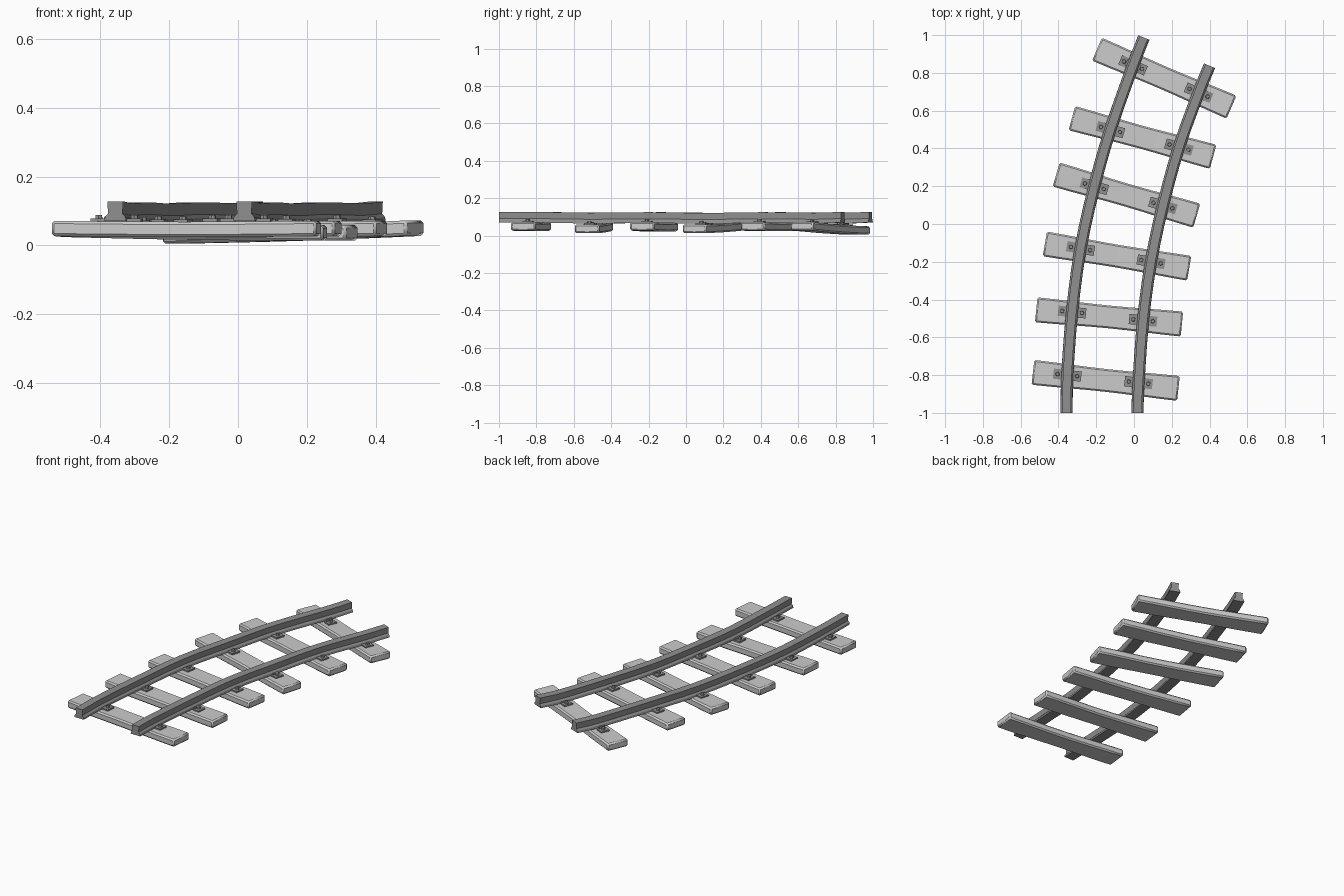
import bpy, bmesh, math
from mathutils import Vector, Matrix

if "Cube" in bpy.data.objects:
    bpy.data.objects.remove(bpy.data.objects["Cube"], do_unlink=True)


def material(name, value):
    mat = bpy.data.materials.new(name)
    mat.use_nodes = True
    color = (value, value, value, 1)
    mat.diffuse_color = color
    mat.node_tree.nodes["Principled BSDF"].inputs["Base Color"].default_value = color
    return mat


SLEEPER = material("light grey sleeper", 0.6)
STEEL = material("dark grey steel", 0.28)


def finish(name, bm, mat, bevel=0):
    bmesh.ops.recalc_face_normals(bm, faces=bm.faces)
    mesh = bpy.data.meshes.new(name)
    bm.to_mesh(mesh)
    bm.free()
    mesh.materials.append(mat)
    obj = bpy.data.objects.new(name, mesh)
    bpy.context.collection.objects.link(obj)
    if bevel:
        mod = obj.modifiers.new("worn edges", "BEVEL")
        mod.width = bevel
        mod.segments = 1
        mod.limit_method = "ANGLE"
        mod.angle_limit = math.radians(50)
    bpy.ops.object.select_all(action="DESELECT")
    obj.select_set(True)
    bpy.context.view_layer.objects.active = obj
    bpy.ops.object.shade_smooth_by_angle(angle=math.radians(25))
    return obj


def add_block(bm, size, place):
    return bmesh.ops.create_cube(bm, size=1, matrix=place @ Matrix.Diagonal((*size, 1)))


# Sleepers: centre x, centre y, turn in degrees, height of the right and left ends
LENGTH, WIDTH, THICK = 0.775, 0.132, 0.045
sleepers = [
    (-0.15, -0.828, -6.3, 0.049, 0.049),
    (-0.132, -0.492, -5.6, 0.047, 0.036),
    (-0.09, -0.17, -9.6, 0.046, 0.049),
    (-0.04, 0.153, -16.3, 0.051, 0.036),
    (0.045, 0.458, -15.3, 0.049, 0.049),
    (0.16, 0.772, -23.3, 0.027, 0.05),
]


def sleeper(index, cx, cy, turn, z_a, z_b):
    bm = bmesh.new()
    add_block(bm, (LENGTH, WIDTH, THICK), Matrix())
    long_edges = [e for e in bm.edges
                  if abs(e.verts[0].co.x - e.verts[1].co.x) > 0.5]
    bmesh.ops.subdivide_edges(bm, edges=long_edges, cuts=7, use_grid_fill=True)
    for v in bm.verts:
        t = v.co.x / LENGTH + 0.5
        middle = math.sin(math.pi * t)
        # The plank is tilted, a little pinched and bowed
        v.co.y *= 1 - 0.09 * middle ** 2
        v.co.z += z_a + (z_b - z_a) * t - 0.003 * middle
    bm.transform(Matrix.Translation((cx, cy, 0)) @ Matrix.Rotation(math.radians(turn), 4, "Z"))
    finish(f"sleeper_{index}", bm, SLEEPER, 0.008)


for i, data in enumerate(sleepers, 1):
    sleeper(i, *data)

# Rail centre lines; the inner points are where the rail crosses the sleepers
rails = {
    "right_rail": [(-0.357, -1), (-0.353, -0.8), (-0.328, -0.466), (-0.283, -0.13),
                   (-0.21, 0.2), (-0.125, 0.5), (-0.005, 0.84), (0.052, 0.987)],
    "left_rail": [(0.018, -1), (0.024, -0.84), (0.048, -0.51), (0.09, -0.2),
                  (0.153, 0.098), (0.238, 0.407), (0.342, 0.695), (0.4, 0.838)],
}
lift = [0.07, 0.07, 0.065, 0.068, 0.064, 0.068, 0.065, 0.07]
half = [(0.032, 0), (0.03, 0.012), (0.021, 0.022), (0.023, 0.057)]
profile = half + [(-x, z) for x, z in reversed(half)]


def smooth_path(points, steps=3):
    # Catmull-Rom curve through the points
    ends = [2 * points[0] - points[1]] + points + [2 * points[-1] - points[-2]]
    path = []
    for a, b, c, d in zip(ends, ends[1:], ends[2:], ends[3:]):
        for k in range(steps):
            t = k / steps
            path.append(0.5 * (2 * b + (c - a) * t + (2 * a - 5 * b + 4 * c - d) * t * t
                               + (3 * b - a - 3 * c + d) * t ** 3))
    return path + [points[-1]]


def rail(name, points):
    path = smooth_path([Vector((x, y, z)) for (x, y), z in zip(points, lift)])
    bm = bmesh.new()
    rings = []
    for i, p in enumerate(path):
        along = path[min(i + 1, len(path) - 1)] - path[max(i - 1, 0)]
        side = Vector((along.y, -along.x, 0)).normalized()
        if i == 0:
            side = Vector((1, 0, 0))
        rings.append([bm.verts.new(p + side * x + Vector((0, 0, z))) for x, z in profile])
    n = len(profile)
    for a, b in zip(rings, rings[1:]):
        for k in range(n):
            bm.faces.new((a[k], a[(k + 1) % n], b[(k + 1) % n], b[k]))
    bm.faces.new(rings[0])
    bm.faces.new(rings[-1])
    finish(name, bm, STEEL)


# Fastenings: a base plate and a bolt on each side of the rail
def fastenings(name, points):
    bm = bmesh.new()
    for (x, y), (cx, cy, turn, z_a, z_b) in zip(points[1:-1], sleepers):
        spin = Matrix.Rotation(math.radians(turn), 4, "Z")
        for side in (-0.052, 0.052):
            spot = Vector((x, y, 0)) + spin @ Vector((side, 0, 0))
            t = ((spot.x - cx) / math.cos(math.radians(turn))) / LENGTH + 0.5
            top = z_a + (z_b - z_a) * t + THICK / 2 - 0.003
            place = Matrix.Translation((spot.x, spot.y, top)) @ spin
            add_block(bm, (0.044, 0.054, 0.012), place @ Matrix.Translation((0, 0, 0.003)))
            bmesh.ops.create_cone(bm, cap_ends=True, segments=6, radius1=0.012, radius2=0.01,
                                  depth=0.012, matrix=place @ Matrix.Translation((0, 0, 0.013)))
        # Low tie under the rail foot joining the two plates
        add_block(bm, (0.08, 0.036, 0.012), Matrix.Translation((x, y, 0.068)) @ spin)
    finish(name, bm, STEEL)


for name, points in rails.items():
    rail(name, points)
    fastenings(name + "_fastenings", points)
